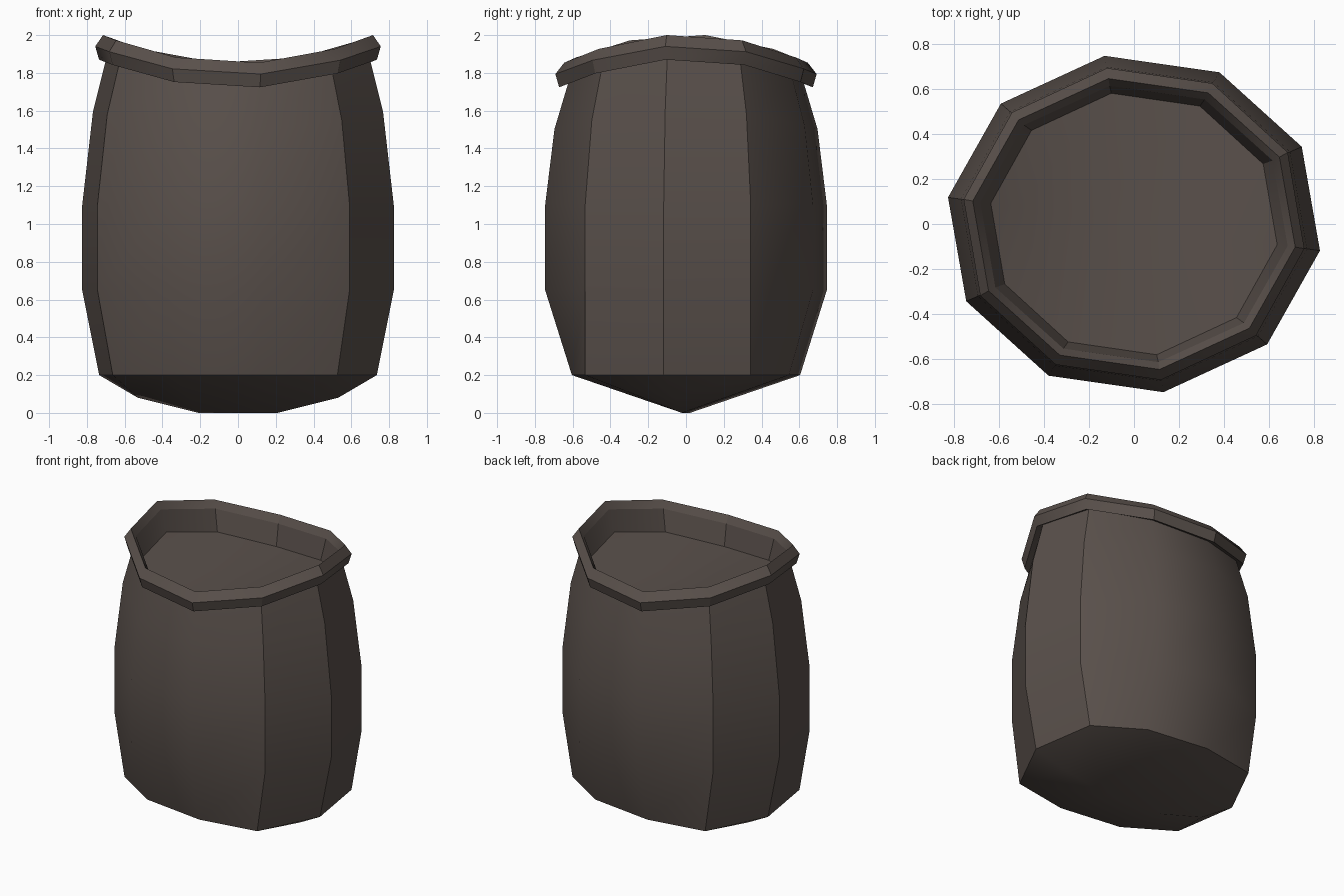
import bpy
import bmesh
from math import cos, sin, radians

if "Cube" in bpy.data.objects:
    bpy.data.objects.remove(bpy.data.objects["Cube"], do_unlink=True)

SIDES = 10
HARD_CORNERS = {0, 1, 4, 5, 6, 9}   # staves that meet in a crisp edge
FRONT_BACK = {2, 3, 7, 8}           # corners on the broad front and back

clay = bpy.data.materials.new("dark brown clay")
clay.use_nodes = True
colour = (0.10, 0.08, 0.07, 1)
clay.diffuse_color = colour
clay.node_tree.nodes["Principled BSDF"].inputs["Base Color"].default_value = colour


def ring(bm, rx, ry, z, saddle=0.0, squash=1.0):
    """Ten-sided oval ring; saddle lifts the two x ends."""
    verts = []
    for i in range(SIDES):
        a = radians(36 * i - 9)
        y = ry * sin(a) * (squash if i in FRONT_BACK else 1)
        verts.append(bm.verts.new((rx * cos(a), y, z + saddle * cos(a) ** 2)))
    return verts


def bridge(bm, low, high):
    for i in range(SIDES):
        j = (i + 1) % SIDES
        bm.faces.new((low[i], low[j], high[j], high[i]))


def fill(bm, loop, mids):
    """Close a ring with two rows of faces meeting on a centre line."""
    spine = [loop[0]] + [bm.verts.new(p) for p in mids] + [loop[5]]
    for side in (loop[:6], [loop[0]] + loop[:4:-1]):
        for k in range(5):
            quad = [side[k], side[k + 1], spine[k + 1], spine[k]]
            bm.faces.new(list(dict.fromkeys(quad)))


def finish(bm, name, sharp=()):
    bmesh.ops.recalc_face_normals(bm, faces=bm.faces)
    for f in bm.faces:
        f.smooth = True
    for e in bm.edges:
        e.smooth = e not in sharp and e.calc_face_angle(0) < radians(34.5)
    mesh = bpy.data.meshes.new(name)
    bm.to_mesh(mesh)
    bm.free()
    mesh.materials.append(clay)
    obj = bpy.data.objects.new(name, mesh)
    bpy.context.collection.objects.link(obj)


# Pot body: bulging wall, keeled underside, recessed saddle-shaped lid
bm = bmesh.new()
base = ring(bm, 0.744, 0.755, 0.2, squash=0.81)
wall = [base,
        ring(bm, 0.835, 0.755, 0.65),
        ring(bm, 0.835, 0.755, 1.1),
        ring(bm, 0.777, 0.705, 1.5, 0.1),
        ring(bm, 0.705, 0.635, 1.73, 0.154)]
lip = ring(bm, 0.69, 0.62, 1.8, 0.154)
lid = ring(bm, 0.643, 0.587, 1.65, 0.154)
rings = wall + [lip, lid]
for low, high in zip(rings, rings[1:]):
    bridge(bm, low, high)
fill(bm, base, [(x, -0.1 * x, z) for x, z in
                ((0.53, 0.08), (0.21, 0), (-0.21, 0), (-0.53, 0.08))])
fill(bm, lid, [((lid[k].co + lid[-k].co) / 2) for k in range(1, 5)])
sharp = {bm.edges.get((low[i], high[i]))
         for low, high in zip(wall, wall[1:]) for i in HARD_CORNERS}
sharp |= {bm.edges.get((base[i], base[i - 1])) for i in range(SIDES)}
finish(bm, "pot_body", sharp)

# Rim: faceted band around the mouth
bm = bmesh.new()
profile = [(0.69, 0.62, 1.75), (0.745, 0.68, 1.72), (0.765, 0.70, 1.79),
           (0.724, 0.653, 1.85), (0.69, 0.62, 1.80)]
loops = [ring(bm, rx, ry, z, 0.154) for rx, ry, z in profile]
for k in range(len(loops)):
    bridge(bm, loops[k - 1], loops[k])
sharp = {bm.edges.get((r[i], r[i - 1])) for r in loops for i in range(SIDES)}
finish(bm, "rim", sharp)
